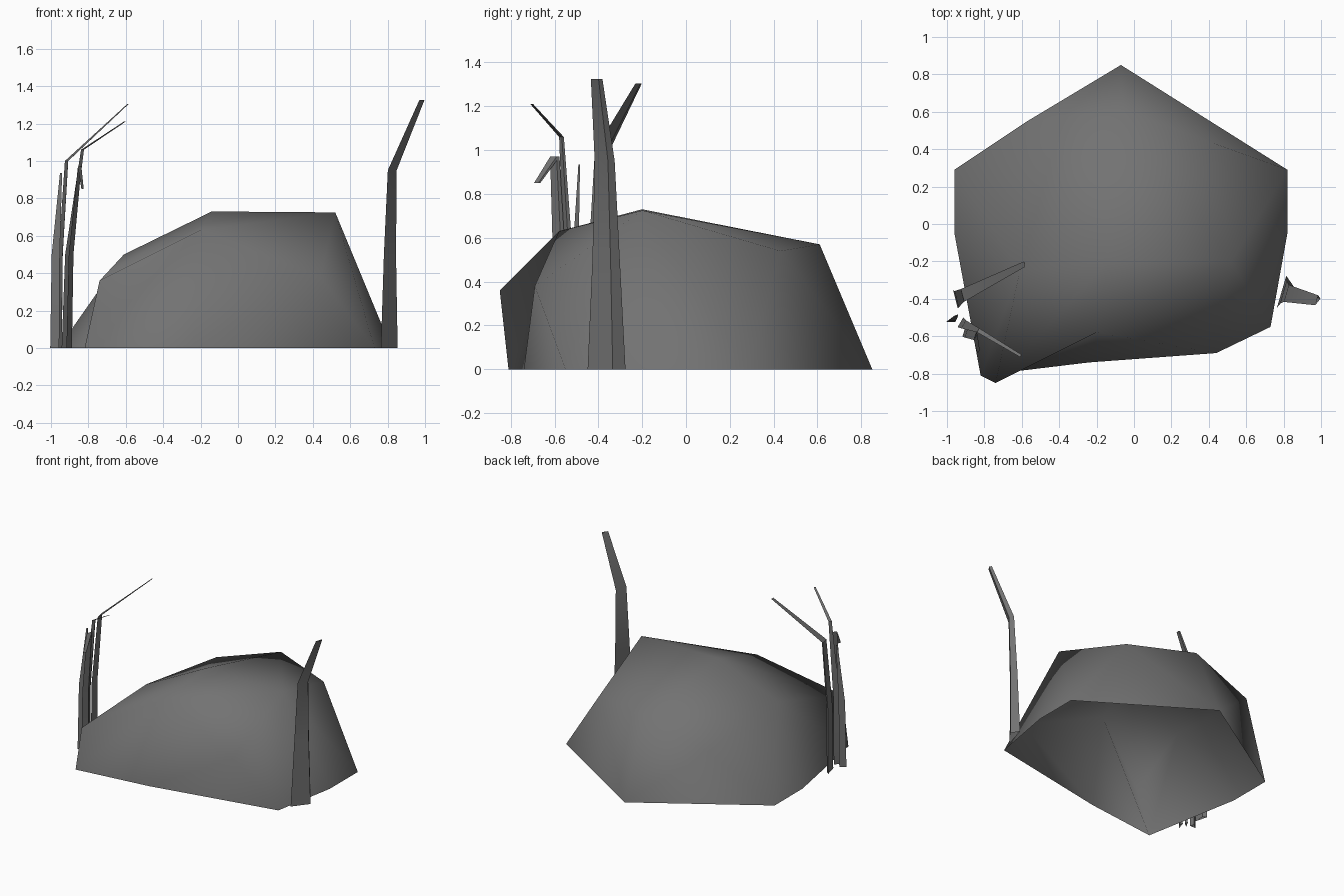
import bpy, bmesh, math
from mathutils import Vector

if "Cube" in bpy.data.objects:
    bpy.data.objects.remove(bpy.data.objects["Cube"])

stone = bpy.data.materials.new("dark_grey")
stone.diffuse_color = (.17, .17, .17, 1)
stone.use_nodes = True
stone.node_tree.nodes["Principled BSDF"].inputs["Base Color"].default_value = stone.diffuse_color


def finish(name, bm, angle):
    bmesh.ops.recalc_face_normals(bm, faces=bm.faces)
    me = bpy.data.meshes.new(name)
    bm.to_mesh(me)
    bm.free()
    me.materials.append(stone)
    ob = bpy.data.objects.new(name, me)
    bpy.context.collection.objects.link(ob)
    bpy.ops.object.select_all(action='DESELECT')
    ob.select_set(True)
    bpy.context.view_layer.objects.active = ob
    bpy.ops.object.shade_smooth_by_angle(angle=angle)
    return ob


# Boulder: hull of the ground outline and the crown points, open underneath
outline = [(-.96, .29), (-.07, .85), (.82, .29), (.82, -.05),
           (.73, -.55), (-.24, -.74), (-.82, -.81), (-.96, -.05)]
crown = [(-.14, -.2, .73), (.52, -.2, .725), (-.06, .61, .57), (.43, .43, .54),
         (-.57, .55, .415), (-.61, -.25, .50), (-.2, -.58, .63),
         (.44, -.69, .38), (-.74, -.85, .36)]
bm = bmesh.new()
ground = [bm.verts.new((x, y, 0)) for x, y in outline]
top = [bm.verts.new(p) for p in crown]
bmesh.ops.convex_hull(bm, input=bm.verts)
under = [f for f in bm.faces if max(v.co.z for v in f.verts) < .01]
bmesh.ops.delete(bm, geom=under, context='FACES')
# Hollows beside the front corner: turn the bridging edges inward
corner = top[8]
for far in (top[7], ground[5], ground[0], ground[7]):
    e = bm.edges.get((corner, far))
    if e and len(e.link_faces) == 2:
        bmesh.ops.rotate_edges(bm, edges=[e], use_ccw=False)
finish("boulder", bm, math.pi)


# Grass blades: slim three-sided tapering strips along a bent path
def blade(name, path, across, widths, fold=.3):
    bm = bmesh.new()
    side = Vector((*across, 0)).normalized()
    out = Vector((side.y, -side.x, 0))
    rows = []
    for p, w in zip(path, widths):
        rows.append([bm.verts.new(Vector(p) + side * s * w / 2
                                  + out * fold * w * o)
                     for s, o in ((-1, -.5), (.5, .5), (1, -.5))])
    for a, b in zip(rows, rows[1:]):
        for i in range(3):
            j = (i + 1) % 3
            bm.faces.new((a[i], a[j], b[j], b[i]))
    finish(name, bm, .6)


blade("right_grass_blade",
      [(.815, -.37, 0), (.817, -.37, .5), (.828, -.375, .95), (.985, -.41, 1.325)],
      (.28, .96), (.18, .13, .095, .055))
blade("tall_left_grass_blade",
      [(-.945, -.40, 0), (-.94, -.40, .5), (-.91, -.38, 1.0), (-.585, -.215, 1.305)],
      (-.25, .97), (.10, .09, .07, .03), .2)
blade("forward_grass_blade",
      [(-.92, -.53, 0), (-.905, -.54, .5), (-.83, -.57, 1.06), (-.605, -.705, 1.21)],
      (.5, .86), (.06, .05, .025, .015))
blade("drooping_grass_blade",
      [(-.90, -.57, 0), (-.89, -.58, .5), (-.845, -.60, .97), (-.83, -.68, .85)],
      (.3, .95), (.07, .06, .045, .03), .2)
blade("short_grass_blade",
      [(-.975, -.52, 0), (-.97, -.515, .5), (-.945, -.49, .935)],
      (.8, .6), (.05, .045, .012), .6)
